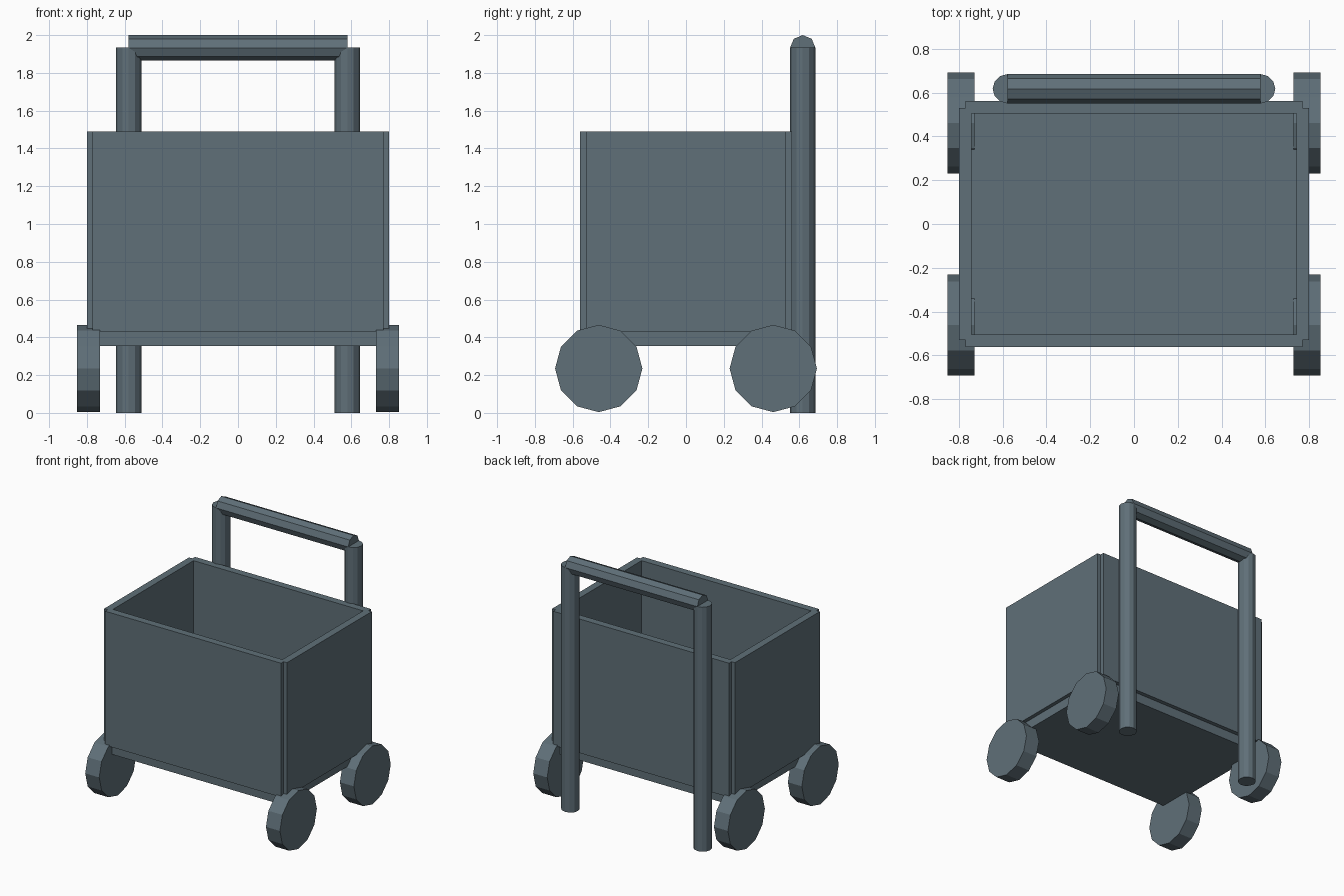
import bpy
from math import pi

cube = bpy.data.objects.get("Cube")
if cube:
    bpy.data.objects.remove(cube, do_unlink=True)

# Single slate grey paint
COLOUR = (0.115, 0.16, 0.188, 1)
slate = bpy.data.materials.new("slate_grey")
slate.use_nodes = True
slate.diffuse_color = COLOUR
slate.node_tree.nodes["Principled BSDF"].inputs["Base Color"].default_value = COLOUR


def finish(name):
    obj = bpy.context.object
    obj.name = name
    obj.data.materials.append(slate)
    return obj


def box(name, centre, size):
    bpy.ops.mesh.primitive_cube_add(size=1, location=centre)
    obj = finish(name)
    obj.scale = size
    bpy.ops.object.transform_apply(location=False, rotation=False, scale=True)
    return obj


def rod(name, centre, radius, length, sides, along_x=False):
    turn = (0, pi / 2, 0) if along_x else (0, 0, 0)
    bpy.ops.mesh.primitive_cylinder_add(vertices=sides, radius=radius, depth=length,
                                        location=centre, rotation=turn)
    return finish(name)


# Floor slab, and four wall panels standing on it
FLOOR_BOTTOM, FLOOR_TOP, RIM = 0.355, 0.43, 1.49
WALL = 0.058
wall_z, wall_h = (FLOOR_TOP + RIM) / 2, RIM - FLOOR_TOP
box("floor", (0, 0, (FLOOR_BOTTOM + FLOOR_TOP) / 2), (1.54, 1.06, FLOOR_TOP - FLOOR_BOTTOM))
for side, y in (("front", -0.533), ("back", 0.533)):
    box(side + "_wall", (0, y, wall_z), (1.54, WALL, wall_h))
for side, x in (("left", 0.771), ("right", -0.771)):
    box(side + "_wall", (x, 0, wall_z), (WALL, 1.06, wall_h))

# Wheels at the four corners and the two upright posts at the back
for side, s in (("left", 1), ("right", -1)):
    for end, y in (("front", -0.462), ("back", 0.462)):
        rod(f"{end}_{side}_wheel", (s * 0.791, y, 0.235), 0.231, 0.122, 12, along_x=True)
    rod(side + "_handle_post", (s * 0.579, 0.618, 0.967), 0.067, 1.934, 12)

# Push bar across the post tops
rod("push_bar", (0, 0.618, 1.933), 0.067, 1.158, 8, along_x=True)
